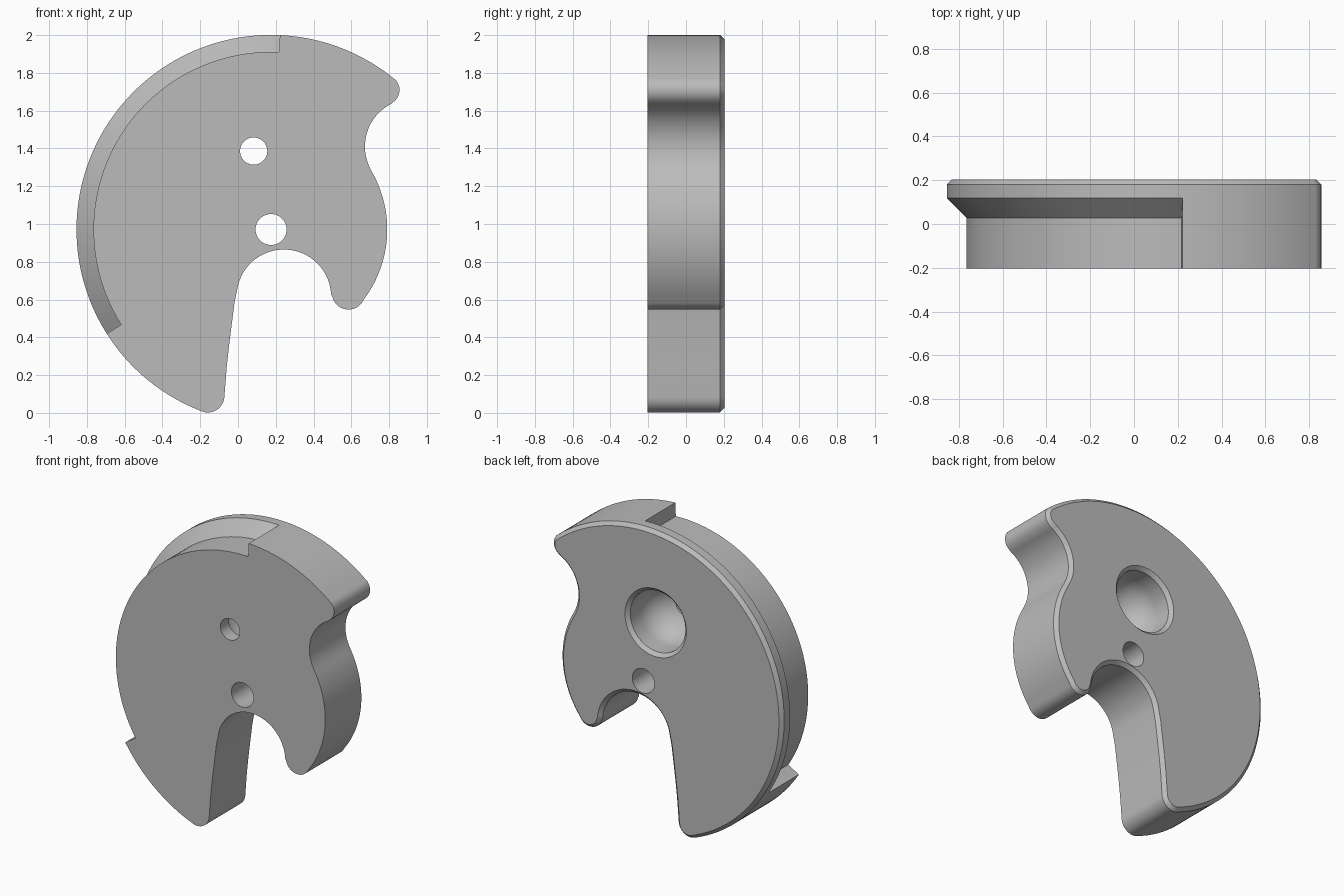
import bpy, bmesh
from math import cos, sin, radians, acos, degrees
from mathutils import Vector

cube = bpy.data.objects.get("Cube")
if cube:
    bpy.data.objects.remove(cube, do_unlink=True)

FRONT, BACK, CHAMFER = -0.203, 0.203, 0.023
CENTRE = (0.175, 0.971)
RADIUS = 1.03


def arc(centre, r, a0, a1, n):
    angles = [radians(a0 + (a1 - a0) * i / n) for i in range(n + 1)]
    return [Vector((centre[0] + r * cos(a), centre[1] + r * sin(a))) for a in angles]


def to_object(bm, name):
    bmesh.ops.recalc_face_normals(bm, faces=bm.faces)
    mesh = bpy.data.meshes.new(name)
    bm.to_mesh(mesh)
    bm.free()
    obj = bpy.data.objects.new(name, mesh)
    bpy.context.collection.objects.link(obj)
    return obj


def loft(bm, rings, closed):
    """Skin a row of closed vertex rings, capping the ends unless it closes."""
    count = len(rings)
    for i in range(count if closed else count - 1):
        a, b = rings[i], rings[(i + 1) % count]
        for j in range(len(a)):
            k = (j + 1) % len(a)
            bm.faces.new((a[j], a[k], b[k], b[j]))
    if not closed:
        bm.faces.new(rings[0])
        bm.faces.new(rings[-1])


def lathe(name, profile, centre, a0=0, a1=360, steps=64):
    """Turn an (r, y) profile about an axis parallel to y."""
    full = a1 - a0 == 360
    bm = bmesh.new()
    rings = []
    for i in range(steps if full else steps + 1):
        a = radians(a0 + (a1 - a0) * i / steps)
        rings.append([bm.verts.new((centre[0] + r * cos(a), y, centre[1] + r * sin(a)))
                      for r, y in profile])
    loft(bm, rings, full)
    bmesh.ops.remove_doubles(bm, verts=bm.verts, dist=1e-5)
    obj = to_object(bm, name)
    obj.hide_render = True
    return obj


# Outline: big rim, lower tip, slot, middle tip, inner lobe, side notch, upper tip
path = arc(CENTRE, RADIUS, 50.9, 249.2, 110)
path += arc((-0.16, 0.09), 0.088, 249.2, 355, 12)
path += [Vector(p) for p in ((-0.06, 0.24), (-0.047, 0.36), (-0.033, 0.47), (-0.019, 0.58))]
path += arc((0.243, 0.615), 0.25, 168, 3, 36)
path += arc((0.585, 0.635), 0.088, 183, 320.6, 14)
path += arc(CENTRE, 0.615, -39.4, 30.3, 28)
path += arc((0.925, 1.41), 0.253, 210.3, 116.6, 24)
path += arc((0.775, 1.71), 0.08, -63.4, 50.9, 11)
outline = []
for p in path:
    if not outline or (p - outline[-1]).length > 0.01:
        outline.append(p)
if (outline[0] - outline[-1]).length < 0.01:
    outline.pop()

# Inset outline for the chamfered back edge
inset = []
for i, p in enumerate(outline):
    t0 = (p - outline[i - 1]).normalized()
    t1 = (outline[(i + 1) % len(outline)] - p).normalized()
    t = (t0 + t1).normalized()
    inset.append(p + Vector((-t.y, t.x)) * CHAMFER)

# Cam plate
bm = bmesh.new()
rings = [[bm.verts.new((p.x, y, p.y)) for p in pts]
         for pts, y in ((outline, FRONT), (outline, BACK - CHAMFER), (inset, BACK))]
loft(bm, rings, False)
plate = to_object(bm, "cam_plate")

# Cutters: sloped rim step, pivot hole, round-bottomed socket with pin hole
step = lathe("rim_step_cutter",
             [(0.94, -0.3), (0.94, 0.028), (1.1, 0.188), (1.1, -0.3)],
             CENTRE, 87.4, 212.4, 70)
pivot = lathe("pivot_hole_cutter",
              [(0, -0.3), (0.082, -0.3), (0.082, 0.3), (0, 0.3)], CENTRE, steps=48)
BORE, PIN, BALL_Y = 0.205, 0.072, 0.08
ball = arc((0, BALL_Y), BORE, 0, -degrees(acos(PIN / BORE)), 14)
socket = lathe("socket_cutter",
               [(0, 0.25), (BORE + 0.07, 0.25), (BORE, 0.18)] + [tuple(p) for p in ball]
               + [(PIN, -0.3), (0, -0.3)], (0.083, 1.386), steps=56)

cutters = (step, pivot, socket)
for cutter in cutters:
    mod = plate.modifiers.new(cutter.name, "BOOLEAN")
    mod.operation = "DIFFERENCE"
    mod.solver = "EXACT"
    mod.object = cutter

# Bake the cuts, then drop the cutters
bpy.context.view_layer.update()
graph = bpy.context.evaluated_depsgraph_get()
cut_mesh = bpy.data.meshes.new_from_object(plate.evaluated_get(graph))
plate.modifiers.clear()
plate.data = cut_mesh
for cutter in cutters:
    bpy.data.objects.remove(cutter, do_unlink=True)

# Plain grey finish
grey = bpy.data.materials.new("plain_grey")
grey.use_nodes = True
colour = (0.5, 0.5, 0.5, 1)
grey.diffuse_color = colour
grey.node_tree.nodes["Principled BSDF"].inputs["Base Color"].default_value = colour
plate.data.materials.clear()
plate.data.materials.append(grey)

bpy.ops.object.select_all(action="DESELECT")
plate.select_set(True)
bpy.context.view_layer.objects.active = plate
bpy.ops.object.shade_smooth_by_angle(angle=radians(25))
